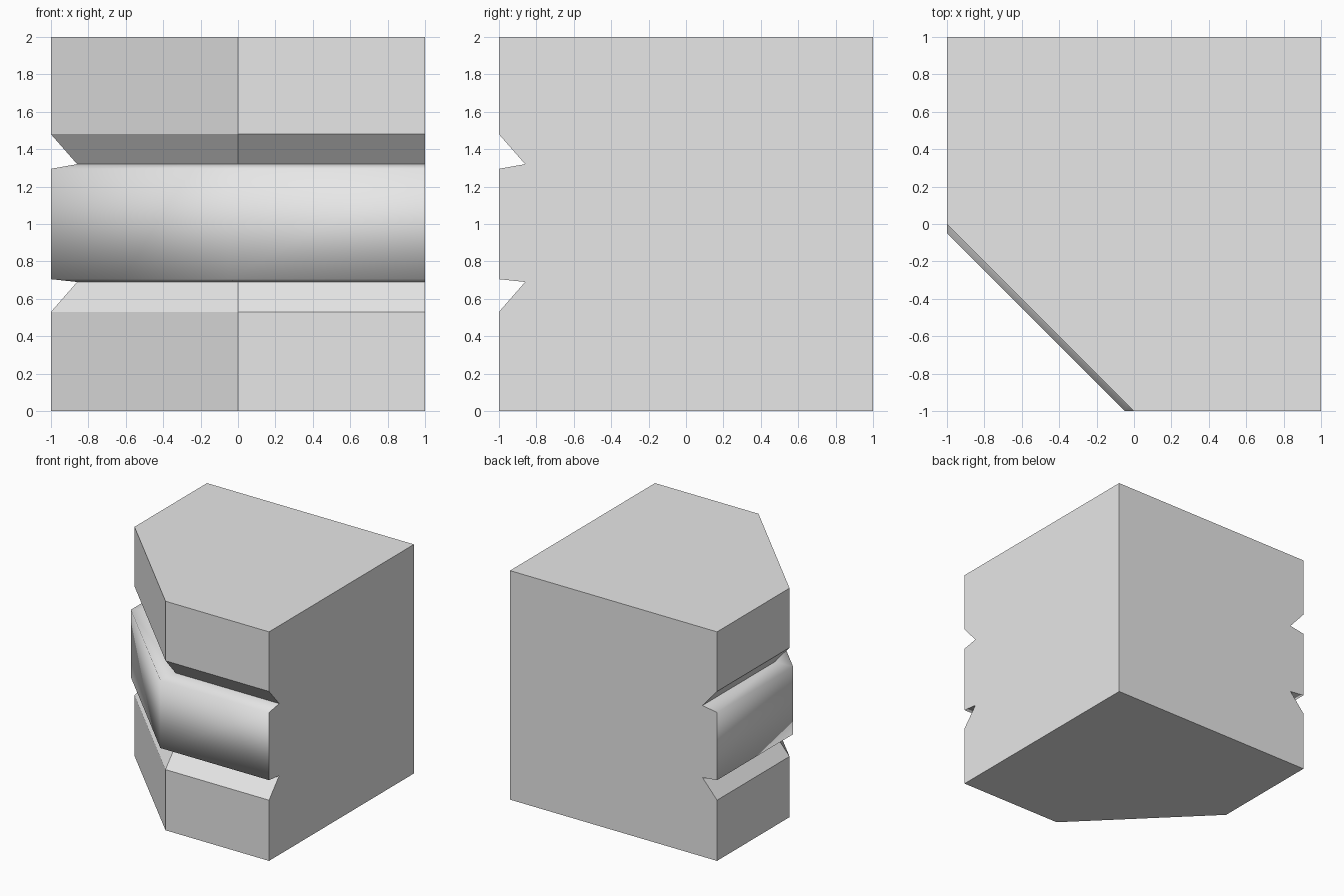
import bpy
import bmesh

cube = bpy.data.objects.get("Cube")
if cube:
    bpy.data.objects.remove(cube, do_unlink=True)

# One plain grey material
grey = bpy.data.materials.new("light grey")
grey.use_nodes = True
grey.diffuse_color = (0.8, 0.8, 0.8, 1)
grey.node_tree.nodes["Principled BSDF"].inputs["Base Color"].default_value = (0.8, 0.8, 0.8, 1)

# Wall profile from the base up: height, inset depth, shift of the diagonal's corners
profile = [
    (0.0, 0.0, 0.0),
    (0.53, 0.0, 0.0),       # lower groove
    (0.69, 0.14, 0.0),
    (0.705, 0.0, -0.05),    # raised band
    (1.295, 0.0, -0.05),
    (1.32, 0.14, 0.0),      # upper groove
    (1.48, 0.0, 0.0),
    (2.0, 0.0, 0.0),
]
band_rows = range(2, 5)

bm = bmesh.new()


def wall_points(z, inset, shift):
    """Open path along the side wall, the diagonal and the front wall."""
    edge = -1 + inset
    path = [(edge, 1), (edge, shift), (shift, edge), (1, edge)]
    return [bm.verts.new((x, y, z)) for x, y in path]


rows = [wall_points(*level) for level in profile]
back_corner = [bm.verts.new((1, 1, z)) for z in (0, 2)]

# Profiled walls, with the band smooth and the rest flat
for r, (low, high) in enumerate(zip(rows, rows[1:])):
    for i in range(3):
        face = bm.faces.new((low[i], low[i + 1], high[i + 1], high[i]))
        face.smooth = r in band_rows

# Flat back, flat side, base and top
bm.faces.new([row[0] for row in rows] + back_corner[::-1])
bm.faces.new([row[-1] for row in rows] + back_corner[::-1])
bm.faces.new(rows[0] + back_corner[:1])
bm.faces.new(rows[-1] + back_corner[1:])
bmesh.ops.recalc_face_normals(bm, faces=bm.faces)

mesh = bpy.data.meshes.new("grooved_corner_block")
bm.to_mesh(mesh)
bm.free()
mesh.materials.append(grey)
block = bpy.data.objects.new("grooved_corner_block", mesh)
bpy.context.collection.objects.link(block)
